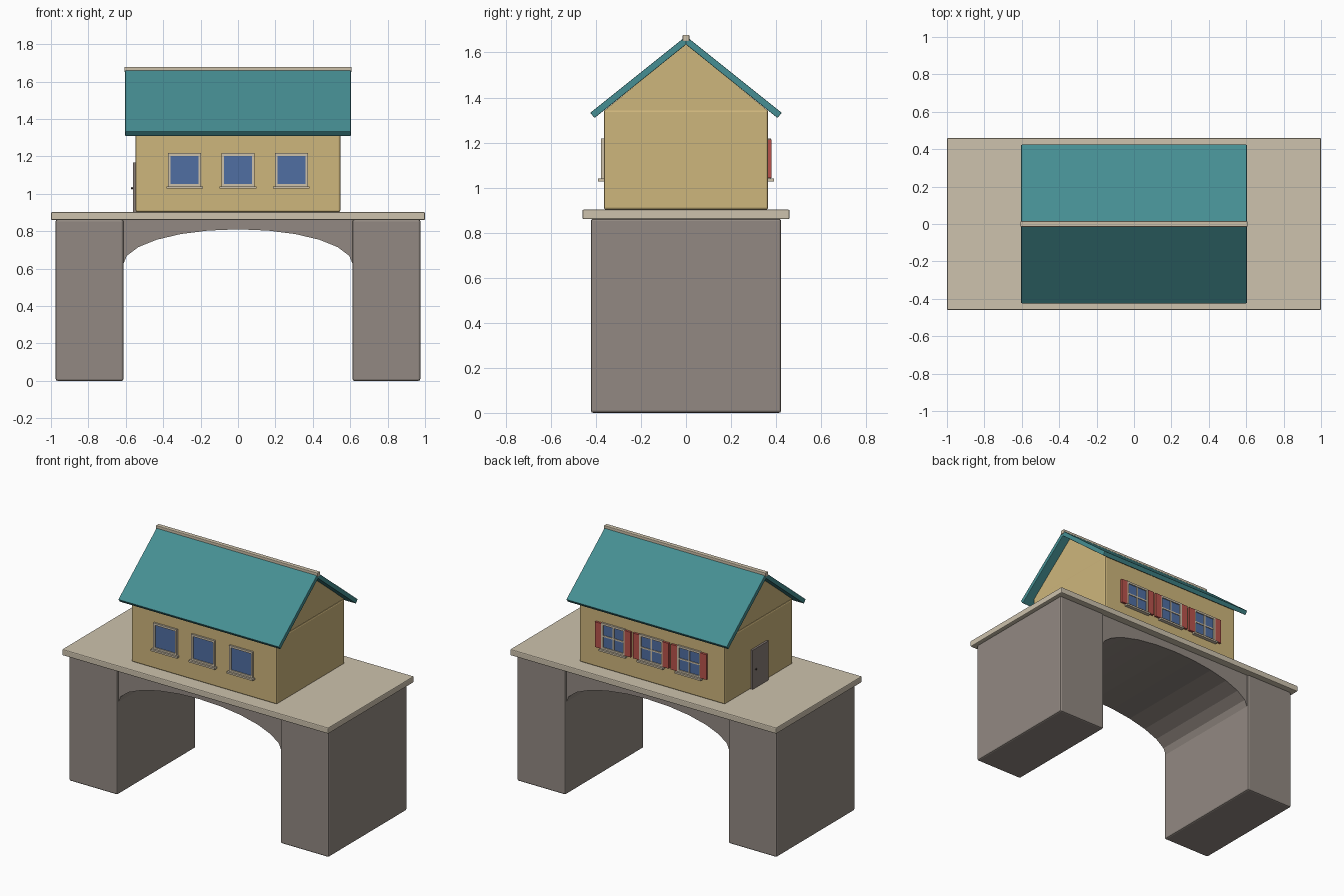
import bpy, bmesh, math
from mathutils import Vector

if "Cube" in bpy.data.objects:
    bpy.data.objects.remove(bpy.data.objects["Cube"])


def srgb(r, g, b):
    f = lambda c: c / 12.92 if c <= 0.04045 else ((c + 0.055) / 1.055) ** 2.4
    return (f(r / 255), f(g / 255), f(b / 255), 1)


def material(name, *rgb):
    m = bpy.data.materials.new(name)
    m.diffuse_color = srgb(*rgb)
    m.use_nodes = True
    m.node_tree.nodes["Principled BSDF"].inputs["Base Color"].default_value = m.diffuse_color
    return m


STONE = material("grey stone", 146, 137, 130)
SLAB = material("pale slab", 205, 194, 173)
WALL = material("ochre plaster", 206, 182, 124)
TEAL = material("teal roofing", 70, 143, 147)
TRIM = material("pale trim", 205, 193, 170)
GLASS = material("blue glass", 80, 110, 162)
RED = material("red shutter paint", 185, 84, 76)
DOOR = material("grey door paint", 138, 126, 120)
DARK = material("dark metal", 70, 62, 56)


def finish(name, bm, mat, bevel=0.0):
    bmesh.ops.recalc_face_normals(bm, faces=bm.faces)
    me = bpy.data.meshes.new(name)
    bm.to_mesh(me)
    bm.free()
    me.materials.append(mat)
    ob = bpy.data.objects.new(name, me)
    bpy.context.collection.objects.link(ob)
    if bevel:
        mod = ob.modifiers.new("soft edges", 'BEVEL')
        mod.width, mod.segments = bevel, 2
    return ob


def box(name, mat, x, y, z, bevel=0.0):
    """Box from (min, max) ranges on each axis."""
    bm = bmesh.new()
    bmesh.ops.create_cube(bm, size=1)
    for v in bm.verts:
        v.co = Vector([(a + b) / 2 + c * (b - a)
                       for c, (a, b) in zip(v.co, (x, y, z))])
    return finish(name, bm, mat, bevel)


def prism(name, mat, outline, axis, half, bevel=0.0):
    """Extrude a 2D outline (u, z) evenly both ways along axis x or y."""
    bm = bmesh.new()
    place = (lambda u, z: (-half, u, z)) if axis == 'x' else (lambda u, z: (u, -half, z))
    f = bm.faces.new([bm.verts.new(place(u, z)) for u, z in outline])
    ext = bmesh.ops.extrude_face_region(bm, geom=[f])
    move = (2 * half, 0, 0) if axis == 'x' else (0, 2 * half, 0)
    bmesh.ops.translate(bm, vec=move,
                        verts=[g for g in ext["geom"] if isinstance(g, bmesh.types.BMVert)])
    return finish(name, bm, mat, bevel)


# Bridge: two piers, elliptical arch and deck
for side, s in (("left", -1), ("right", 1)):
    box(side + "_pier", STONE, sorted((s * 0.612, s * 0.975)), (-0.422, 0.422), (0, 0.862), 0.01)
arch = [(0.615 * math.cos(math.radians(a)), 0.62 + 0.19 * math.sin(math.radians(a)))
        for a in range(0, 181, 15)]
prism("arch", STONE, arch + [(-0.615, 0.861), (0.615, 0.861)], 'y', 0.41)
box("deck", SLAB, (-1, 1), (-0.46, 0.46), (0.86, 0.902), 0.006)

# House body and gable
box("house_walls", WALL, (-0.547, 0.547), (-0.365, 0.365), (0.902, 1.345), 0.01)
prism("gable", WALL, [(-0.365, 1.34), (0.365, 1.34), (0, 1.638)], 'x', 0.542)

# Roof slopes and ridge cap
for side, s in (("front", -1), ("back", 1)):
    prism(side + "_roof", TEAL,
          [(0, 1.635), (s * 0.406, 1.309), (s * 0.425, 1.332), (0, 1.672)], 'x', 0.603, 0.003)
box("ridge_cap", TRIM, (-0.607, 0.607), (-0.015, 0.015), (1.65, 1.678), 0.004)


# Windows: s = -1 on the front wall, 1 on the back wall
def on_wall(name, mat, s, cx, u, z, depth):
    box(name, mat, (cx + u[0], cx + u[1]), sorted((s * 0.36, s * (0.365 + depth))), z)


for label, s in (("front", -1), ("back", 1)):
    for i, cx in enumerate((-0.285, 0, 0.285)):
        n = f"{label}_window_{i + 1}_"
        on_wall(n + "glass", GLASS, s, cx, (-0.08, 0.08), (1.045, 1.21), 0.005)
        for k in (-1, 1):
            on_wall(n + "jamb", TRIM, s, cx, sorted((k * 0.075, k * 0.088)), (1.04, 1.215), 0.012)
        on_wall(n + "head", TRIM, s, cx, (-0.088, 0.088), (1.203, 1.217), 0.012)
        on_wall(n + "foot", TRIM, s, cx, (-0.088, 0.088), (1.038, 1.052), 0.012)
        on_wall(n + "sill", TRIM, s, cx, (-0.098, 0.098), (1.028, 1.04), 0.025)
        if s == 1:
            # Glazing bars and shutters on the back
            on_wall(n + "upright_bar", TRIM, s, cx, (-0.005, 0.005), (1.045, 1.21), 0.009)
            on_wall(n + "cross_bar", TRIM, s, cx, (-0.08, 0.08), (1.123, 1.133), 0.009)
            for k in (-1, 1):
                on_wall(n + "shutter", RED, s, cx, sorted((k * 0.088, k * 0.134)),
                        (1.042, 1.213), 0.015)

# Door on the left wall
box("door", DOOR, (-0.561, -0.54), (-0.085, 0.085), (0.902, 1.168))
bm = bmesh.new()
bmesh.ops.create_icosphere(bm, subdivisions=1, radius=0.007)
bmesh.ops.translate(bm, vec=(-0.566, 0.055, 1.03), verts=bm.verts)
finish("door_knob", bm, DARK)
